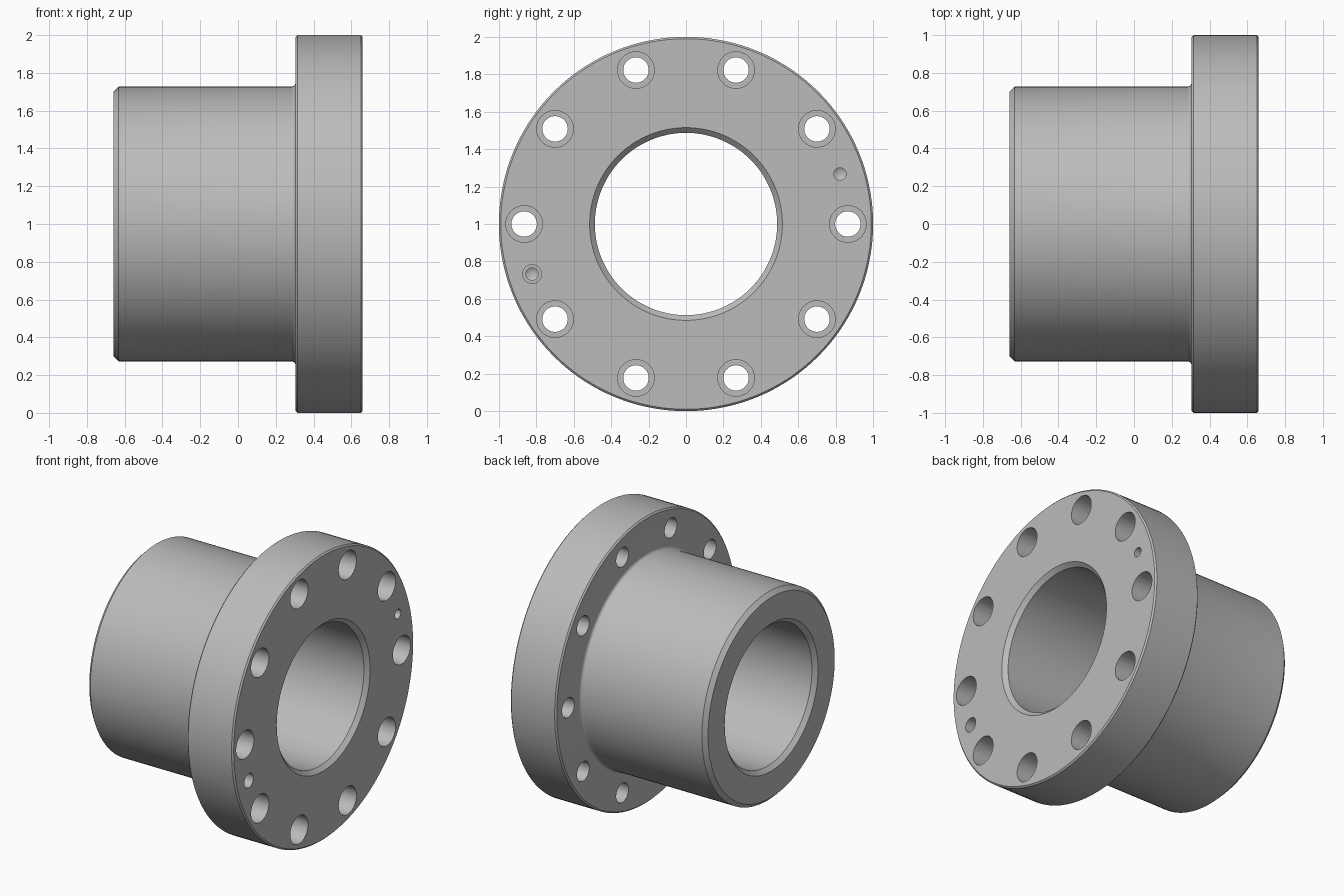
import bpy, bmesh
from math import pi, sin, cos, radians
from mathutils import Vector

if "Cube" in bpy.data.objects:
    bpy.data.objects.remove(bpy.data.objects["Cube"])

steel = bpy.data.materials.new("grey steel")
steel.use_nodes = True
steel.diffuse_color = (0.5, 0.5, 0.5, 1)
steel.node_tree.nodes["Principled BSDF"].inputs["Base Color"].default_value = steel.diffuse_color

BACK, STEP, FRONT = -0.66, 0.305, 0.66   # sleeve end, flange back, flange face
SLEEVE_R, FLANGE_R, BORE_R = 0.727, 1.0, 0.487
BOLT_CIRCLE = 0.865


def revolve(bm, profile, steps, centre=(0, 0, 0)):
    """Spin a closed (x, radius) profile about the x axis, then move it to centre."""
    verts = [bm.verts.new((x, 0, r)) for x, r in profile]
    edges = [bm.edges.new((a, b)) for a, b in zip(verts, verts[1:] + verts[:1])]
    old = set(bm.verts) - set(verts)
    bmesh.ops.spin(bm, geom=verts + edges, cent=(0, 0, 0), axis=(1, 0, 0),
                   angle=2 * pi, steps=steps, use_merge=True)
    new = [v for v in bm.verts if v not in old]
    bmesh.ops.translate(bm, verts=new, vec=Vector(centre))
    bmesh.ops.remove_doubles(bm, verts=new, dist=1e-5)


def finish(bm, name):
    bmesh.ops.dissolve_degenerate(bm, edges=bm.edges[:], dist=1e-6)
    loose = [e for e in bm.edges if not e.link_faces]
    bmesh.ops.delete(bm, geom=loose, context='EDGES')
    bmesh.ops.recalc_face_normals(bm, faces=bm.faces[:])
    mesh = bpy.data.meshes.new(name)
    bm.to_mesh(mesh)
    bm.free()
    mesh.materials.append(steel)
    obj = bpy.data.objects.new(name, mesh)
    bpy.context.collection.objects.link(obj)
    return obj


def on_circle(degrees):
    a = radians(degrees)
    return (0, BOLT_CIRCLE * cos(a), 1 + BOLT_CIRCLE * sin(a))


# Flanged sleeve: chamfered ends and a small fillet where sleeve meets flange
fillet = 0.022
root = [(STEP - fillet + fillet * sin(t * pi / 8),
         SLEEVE_R + fillet - fillet * cos(t * pi / 8)) for t in range(5)]
profile = [(BACK, BORE_R + 0.028), (BACK, SLEEVE_R - 0.028), (BACK + 0.028, SLEEVE_R)]
profile += root
profile += [(STEP, FLANGE_R - 0.01), (STEP + 0.01, FLANGE_R),
            (FRONT - 0.01, FLANGE_R), (FRONT, FLANGE_R - 0.01),
            (FRONT, BORE_R + 0.028), (FRONT - 0.028, BORE_R), (BACK + 0.028, BORE_R)]
bm = bmesh.new()
revolve(bm, profile, 144, (0, 0, 1))
body = finish(bm, "flanged_sleeve")

# Cutters: ten counterbored bolt holes and two blind holes with drilled tips
cut = bmesh.new()
out = FRONT + 0.1
seat = FRONT - 0.2
bolt = [(out, 0), (out, 0.098), (seat, 0.098), (seat, 0.068), (STEP - 0.1, 0.068), (STEP - 0.1, 0)]
for i in range(10):
    revolve(cut, bolt, 40, on_circle(36 * i))

pin = [(out, 0), (out, 0.033), (FRONT - 0.15, 0.033), (FRONT - 0.17, 0)]
revolve(cut, pin, 32, on_circle(18))
tapped = [(out, 0), (out, 0.05), (FRONT - 0.15, 0.05), (FRONT - 0.15, 0.033),
          (FRONT - 0.2, 0.033), (FRONT - 0.22, 0)]
revolve(cut, tapped, 32, on_circle(198))
cutter = finish(cut, "hole_cutters")
cutter.hide_render = True

# Cut the holes, then drop the cutter
mod = body.modifiers.new("holes", 'BOOLEAN')
mod.operation = 'DIFFERENCE'
mod.solver = 'EXACT'
mod.object = cutter
bpy.ops.object.select_all(action='DESELECT')
body.select_set(True)
bpy.context.view_layer.objects.active = body
bpy.ops.object.modifier_apply(modifier=mod.name)
bpy.data.objects.remove(cutter)

bpy.ops.object.shade_smooth_by_angle(angle=radians(30))
